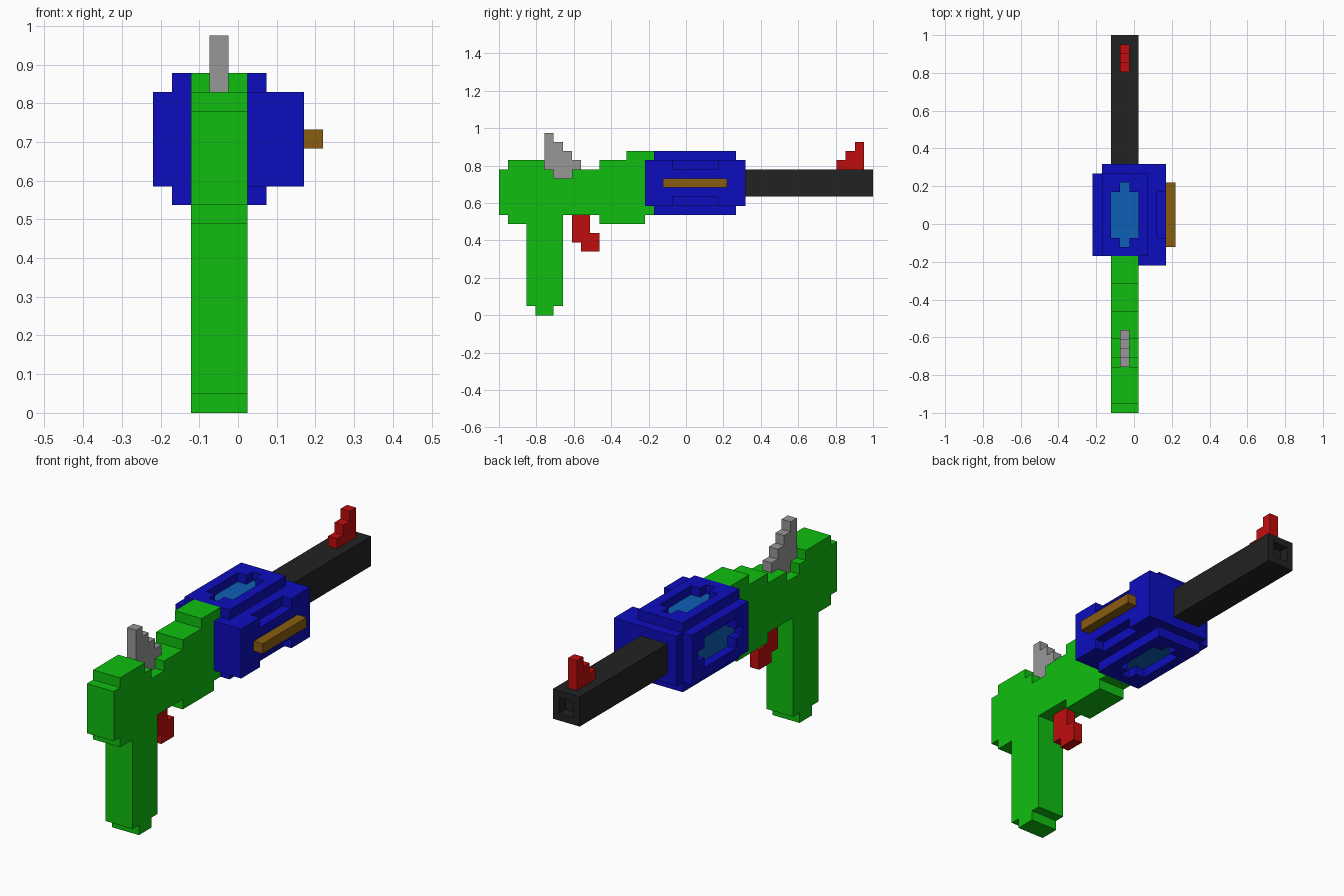
import bpy, bmesh, math

if "Cube" in bpy.data.objects:
    bpy.data.objects.remove(bpy.data.objects["Cube"], do_unlink=True)

V = 2 / 41                 # one block; the model is 41 blocks long
ORIGIN = (-4.5, -20.5, 0)  # block grid corner, in blocks


def material(name, r, g, b):
    m = bpy.data.materials.new(name)
    m.use_nodes = True
    m.diffuse_color = (r, g, b, 1)
    m.node_tree.nodes["Principled BSDF"].inputs["Base Color"].default_value = (r, g, b, 1)
    return m


GREEN = material("green", 0.005, 0.52, 0.005)
BLUE = material("blue", 0.004, 0.004, 0.52)
GLASS = material("light blue", 0.004, 0.115, 0.46)
RED = material("red", 0.53, 0.004, 0.004)
GREY = material("grey", 0.31, 0.31, 0.31)
BROWN = material("brown", 0.25, 0.11, 0.005)
BLACK = material("black", 0.016, 0.016, 0.016)


def prism(name, pts, axis, lo, hi, mat, loc=ORIGIN):
    """Extrude a flat outline along x (outline in y, z) or along z (outline in x, y)."""
    bm = bmesh.new()
    place = (lambda a, b: (lo, a, b)) if axis == "x" else (lambda a, b: (a, b, lo))
    face = bm.faces.new([bm.verts.new(place(*p)) for p in pts])
    ext = bmesh.ops.extrude_face_region(bm, geom=[face])
    step = (hi - lo, 0, 0) if axis == "x" else (0, 0, hi - lo)
    bmesh.ops.translate(bm, vec=step, verts=[g for g in ext["geom"] if isinstance(g, bmesh.types.BMVert)])
    bmesh.ops.recalc_face_normals(bm, faces=bm.faces)
    bmesh.ops.scale(bm, vec=(V, V, V), verts=bm.verts)
    mesh = bpy.data.meshes.new(name)
    bm.to_mesh(mesh)
    bm.free()
    mesh.materials.append(mat)
    obj = bpy.data.objects.new(name, mesh)
    obj.location = [c * V for c in loc]
    bpy.context.collection.objects.link(obj)
    return obj


def box(name, x, y, z, mat):
    return prism(name, [(x[0], y[0]), (x[1], y[0]), (x[1], y[1]), (x[0], y[1])], "z", *z, mat)


# Stepped frame and grip
prism("grip_body", [
    (0, 11), (1, 11), (1, 10), (3, 10), (3, 1), (4, 1), (4, 0), (6, 0), (6, 1), (7, 1),
    (7, 11), (11, 11), (11, 10), (16, 10), (16, 11), (17, 11), (17, 18), (14, 18), (14, 17),
    (11, 17), (11, 16), (8, 16), (8, 15), (6, 15), (6, 16), (5, 16), (5, 17), (1, 17),
    (1, 16), (0, 16)], "x", 2, 5, GREEN)

# Hammer, trigger and front sight, one block wide
prism("hammer", [(5, 16), (6, 16), (6, 15), (8, 15), (8, 16), (9, 16), (9, 17), (8, 17),
                 (8, 18), (7, 18), (7, 19), (6, 19), (6, 20), (5, 20)], "x", 3, 4, GREY)
prism("trigger", [(8, 11), (8, 8), (9, 8), (9, 7), (11, 7), (11, 9), (10, 9), (10, 11)], "x", 3, 4, RED)
prism("front_sight", [(37, 16), (40, 16), (40, 19), (39, 19), (39, 18), (38, 18),
                      (38, 17), (37, 17)], "x", 3, 4, RED)

# Barrel with a sunken muzzle hole
barrel = box("barrel", (2, 5), (27, 41), (13, 16), BLACK)
bm = bmesh.new()
bm.from_mesh(barrel.data)
muzzle = max(bm.faces, key=lambda f: f.calc_center_median().y)
bmesh.ops.inset_region(bm, faces=[muzzle], thickness=V)
hole = bmesh.ops.extrude_face_region(bm, geom=[muzzle])
bmesh.ops.translate(bm, vec=(0, -V, 0), verts=[g for g in hole["geom"] if isinstance(g, bmesh.types.BMVert)])
if muzzle.is_valid:
    bmesh.ops.delete(bm, geom=[muzzle], context="FACES_ONLY")
bm.to_mesh(barrel.data)
bm.free()

# Drum core with the hinge block on one side, notched above and below
core = prism("drum_core", [(1, 17), (5, 17), (5, 16), (8, 16), (8, 27), (1, 27)], "z", 12, 17, BLUE)
for label, z in (("upper", (16, 18)), ("lower", (11, 13))):
    cutter = box(label + "_notch_cutter", (7, 9), (19, 24), z, BLUE)
    cutter.hide_render = True
    cutter.hide_set(True)
    cut = core.modifiers.new(label + "_notch", "BOOLEAN")
    cut.operation = "DIFFERENCE"
    cut.solver = "EXACT"
    cut.object = cutter

# Release bar on the hinge block
box("release_bar", (8, 9), (18, 25), (14, 15), BROWN)

# Window frames and glass on the top, bottom and plain side of the drum
half_frame = [(0, -4.5), (2.5, -4.5), (2.5, 4.5), (0, 4.5), (0, 3.5), (0.5, 3.5), (0.5, 2.5),
              (1.5, 2.5), (1.5, -2.5), (0.5, -2.5), (0.5, -3.5), (0, -3.5)]
quarter = [(0.5, 3.5), (0.5, 2.5), (1.5, 2.5)]
right_edge = quarter + [(x, -y) for x, y in reversed(quarter)]
window = right_edge + [(-x, y) for x, y in reversed(right_edge)]
centre = (3.5 + ORIGIN[0], 21.5 + ORIGIN[1], 14.5)
for label, angle in (("top", 0), ("side", -90), ("bottom", 180)):
    frame = prism(label + "_window_frame", half_frame, "z", 2.5, 3.5, BLUE, centre)
    bm = bmesh.new()
    bm.from_mesh(frame.data)
    seam = [f for f in bm.faces if all(abs(v.co.x) < 1e-5 for v in f.verts)]
    bmesh.ops.delete(bm, geom=seam, context="FACES")
    bm.to_mesh(frame.data)
    bm.free()
    frame.modifiers.new("mirror", "MIRROR")
    glass = prism(label + "_window", window, "z", 2.5, 2.6, GLASS, centre)
    for part in (frame, glass):
        part.rotation_euler.y = math.radians(angle)
